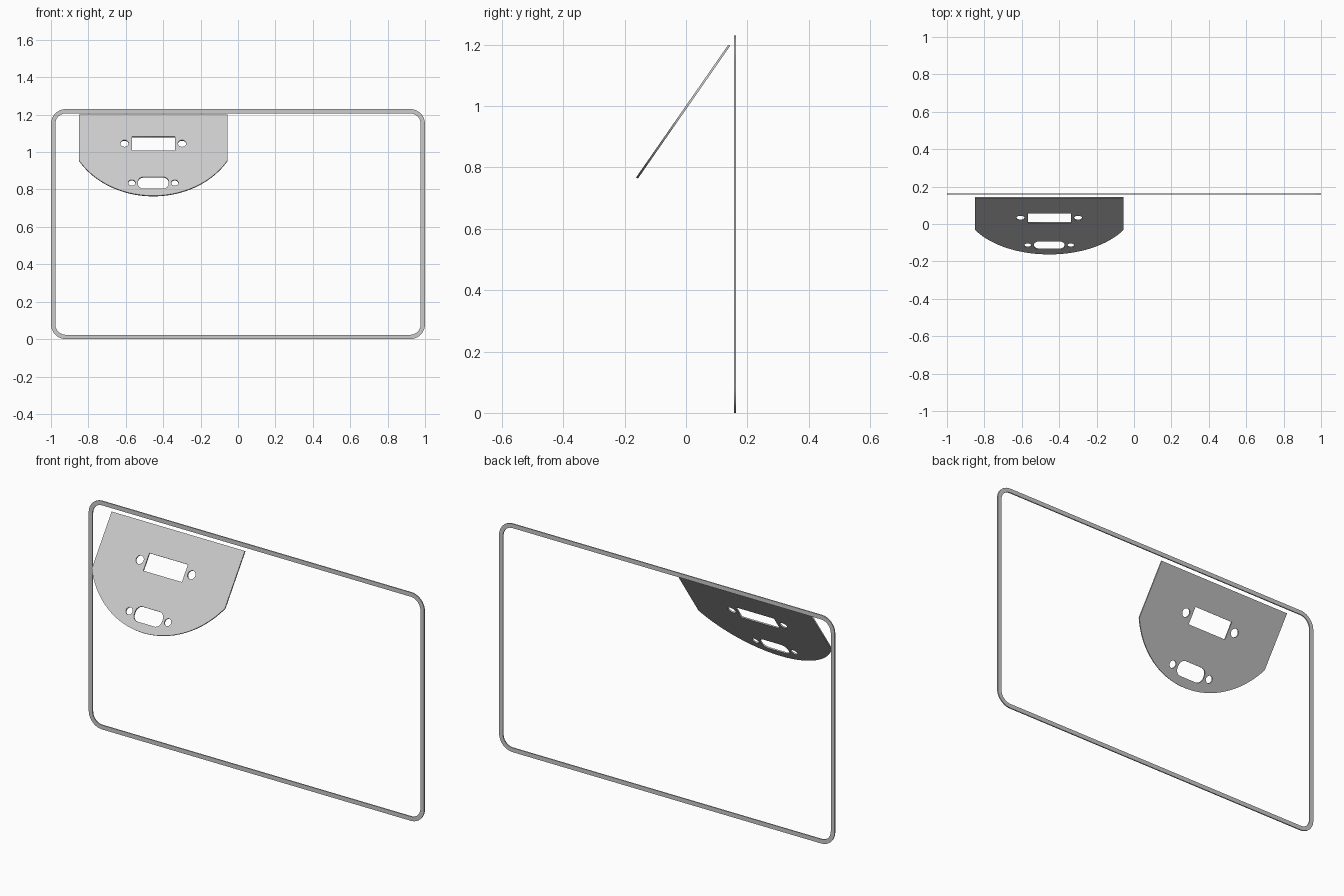
import bpy
from math import pi, sin, cos, asin, radians

cube = bpy.data.objects.get("Cube")
if cube:
    bpy.data.objects.remove(cube, do_unlink=True)

grey = bpy.data.materials.new("light grey")
grey.use_nodes = True
colour = (0.6, 0.6, 0.6, 1)
grey.diffuse_color = colour
grey.node_tree.nodes["Principled BSDF"].inputs["Base Color"].default_value = colour


def arc(cx, cy, r, start, end, steps):
    return [(cx + r * cos(start + (end - start) * i / steps),
             cy + r * sin(start + (end - start) * i / steps)) for i in range(steps + 1)]


def circle(cx, cy, r):
    return arc(cx, cy, r, 0, 2 * pi, 32)[:-1]


def rounded_rect(cx, cy, w, h, r, steps=10):
    points = []
    for i, (sx, sy) in enumerate([(1, 1), (-1, 1), (-1, -1), (1, -1)]):
        points += arc(cx + sx * (w / 2 - r), cy + sy * (h / 2 - r), r,
                      i * pi / 2, (i + 1) * pi / 2, steps)
    return points


def plate(name, outlines, thickness, location, tilt):
    """Flat plate: first outline is the edge, the others are holes."""
    curve = bpy.data.curves.new(name, 'CURVE')
    curve.dimensions = '2D'
    curve.fill_mode = 'BOTH'
    curve.extrude = thickness / 2
    for outline in outlines:
        spline = curve.splines.new('POLY')
        spline.points.add(len(outline) - 1)
        for point, (x, y) in zip(spline.points, outline):
            point.co = (x, y, 0, 1)
        spline.use_cyclic_u = True
    curve.materials.append(grey)
    obj = bpy.data.objects.new(name, curve)
    bpy.context.collection.objects.link(obj)
    obj.location = location
    obj.rotation_euler = (tilt, 0, 0)
    bpy.ops.object.select_all(action='DESELECT')
    obj.select_set(True)
    bpy.context.view_layer.objects.active = obj
    bpy.ops.object.convert(target='MESH')


# Thin upright border with rounded corners
height, band, corner = 1.23, 0.023, 0.08
plate("border_frame",
      [rounded_rect(0, 0, 2, height, corner),
       rounded_rect(0, 0, 2 - 2 * band, height - 2 * band, corner - band)],
      0.006, (0, 0.16, height / 2), pi / 2)

# Tilted panel: straight sides, curved lower edge, two connector cutouts
half, side, length = 0.397, 0.297, 0.527
sag = length - side
radius = (half ** 2 + sag ** 2) / (2 * sag)
sweep = asin(half / radius)
edge = [(half, 0), (-half, 0)]
edge += arc(0, radius - length, radius, -pi / 2 - sweep, -pi / 2 + sweep, 48)

holes = [[(-0.115, -0.143), (0.115, -0.143), (0.115, -0.234), (-0.115, -0.234)],
         rounded_rect(0, -0.443, 0.164, 0.077, 0.032)]
for s in (-1, 1):
    holes.append(circle(s * 0.154, -0.187, 0.022))
    holes.append(circle(s * 0.115, -0.443, 0.019))

plate("tilted_panel", [edge] + holes, 0.007, (-0.453, 0.141, 1.198), radians(55.2))
